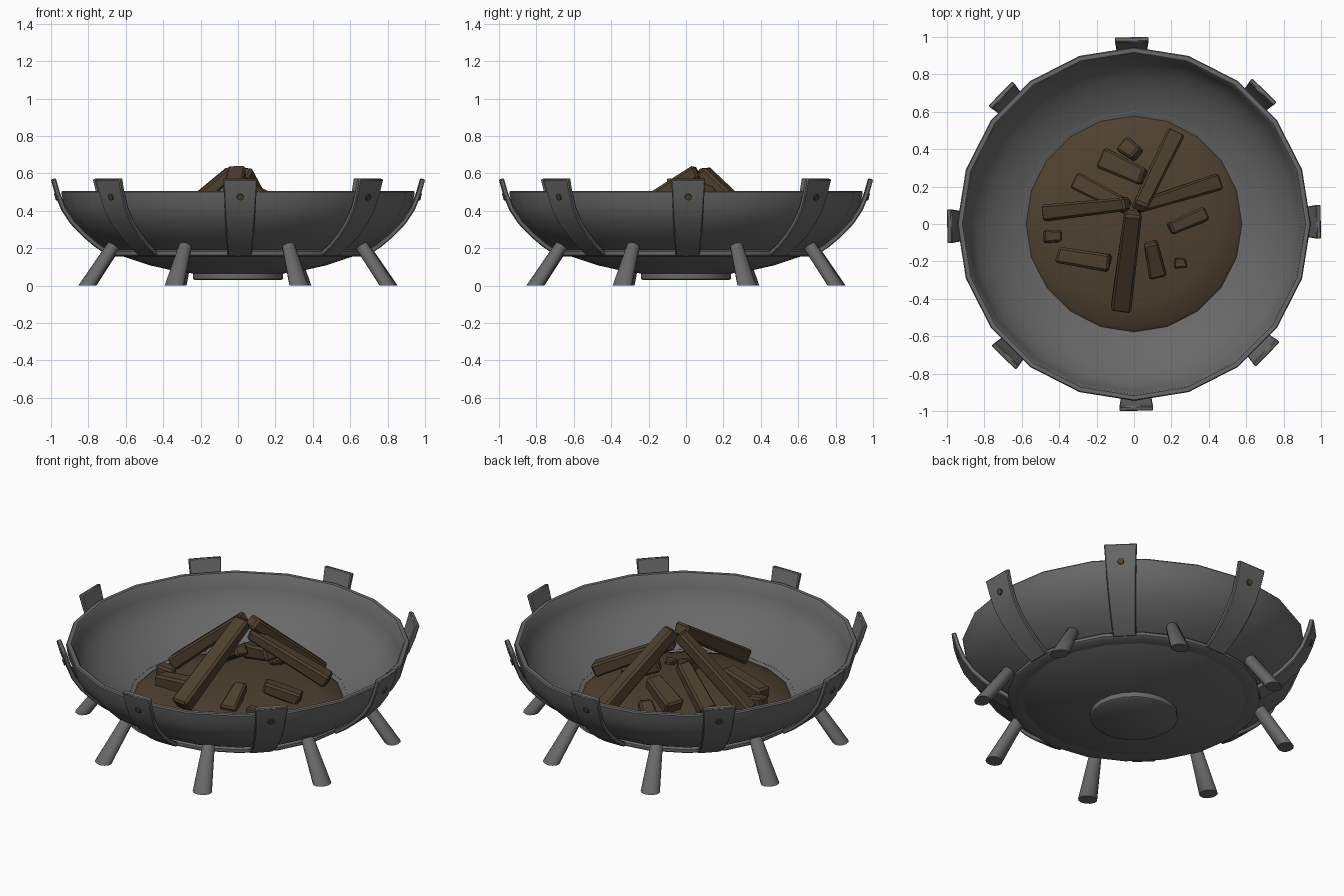
import bpy, bmesh, math, random
from mathutils import Vector, Matrix

if "Cube" in bpy.data.objects:
    bpy.data.objects.remove(bpy.data.objects["Cube"])

random.seed(4)

def material(name, rgb):
    m = bpy.data.materials.new(name)
    m.diffuse_color = (*rgb, 1)
    m.use_nodes = True
    m.node_tree.nodes["Principled BSDF"].inputs["Base Color"].default_value = m.diffuse_color
    return m

IRON = material("dark iron", (0.14, 0.14, 0.14))
WOOD = material("charred wood", (0.075, 0.050, 0.028))
ASH = material("ash bed brown", (0.078, 0.053, 0.031))
BOLT = material("rusty bolt", (0.09, 0.055, 0.025))

def finish(bm, name, mat, smooth=None, bevel=0):
    bmesh.ops.remove_doubles(bm, verts=bm.verts, dist=1e-5)
    bmesh.ops.recalc_face_normals(bm, faces=bm.faces)
    me = bpy.data.meshes.new(name)
    bm.to_mesh(me)
    bm.free()
    me.materials.append(mat)
    ob = bpy.data.objects.new(name, me)
    bpy.context.collection.objects.link(ob)
    if bevel:
        b = ob.modifiers.new("edge bevel", 'BEVEL')
        b.width, b.segments, b.limit_method = bevel, 1, 'ANGLE'
    if smooth:
        bpy.ops.object.select_all(action='DESELECT')
        bpy.context.view_layer.objects.active = ob
        ob.select_set(True)
        bpy.ops.object.shade_smooth_by_angle(angle=math.radians(smooth))
    return ob

def lathe(name, profile, mat, n=20, closed=False, smooth=40):
    bm = bmesh.new()
    rings = [[bm.verts.new((r * math.cos(2 * math.pi * i / n), r * math.sin(2 * math.pi * i / n), z))
              for i in range(n)] for r, z in profile]
    if closed:
        rings.append(rings[0])
    for a, b in zip(rings, rings[1:]):
        for i in range(n):
            bm.faces.new((a[i], a[(i + 1) % n], b[(i + 1) % n], b[i]))
    bmesh.ops.dissolve_degenerate(bm, edges=bm.edges, dist=1e-5)
    return finish(bm, name, mat, smooth)

# Bowl: elliptical shell with a thin lip
def bowl_curve(rad, depth, steps=9):
    return [(rad * math.sin(t), 0.5 - depth * math.cos(t))
            for t in (math.pi / 2 * i / steps for i in range(steps + 1))]

outer = bowl_curve(0.945, 0.452)
inner = bowl_curve(0.91, 0.415)
lathe("bowl", outer + [(0.94, 0.507), (0.918, 0.507)] + inner[::-1], IRON)

# Base disc and support ring under the bowl
lathe("base_disc", [(0, 0.03), (0.232, 0.03), (0.24, 0.036), (0.24, 0.07), (0, 0.07)], IRON)
lathe("support_ring", [(0.60, 0.157), (0.685, 0.157), (0.695, 0.165), (0.695, 0.182), (0.685, 0.19), (0.60, 0.19)],
      IRON, closed=True)

# Curved straps with one bolt each
PATH = [(1.0, 0.567), (0.978, 0.49), (0.945, 0.405), (0.895, 0.33), (0.83, 0.262), (0.765, 0.207), (0.69, 0.157)]

def strap(i):
    rot = Matrix.Rotation(math.radians(45 * i + 0.7), 4, 'Z')
    bm = bmesh.new()
    sections = []
    for k, (r, z) in enumerate(PATH):
        a, b = PATH[max(k - 1, 0)], PATH[min(k + 1, len(PATH) - 1)]
        d = Vector((b[0] - a[0], b[1] - a[1])).normalized()
        nr, nz = d.y * 0.026, -d.x * 0.026      # inward offset
        w = 0.091 - 0.027 * k / (len(PATH) - 1)
        sections.append([bm.verts.new(rot @ Vector(p)) for p in
                         ((r, -w, z), (r, w, z), (r + nr, w, z + nz), (r + nr, -w, z + nz))])
    for a, b in zip(sections, sections[1:]):
        for j in range(4):
            bm.faces.new((a[j], a[(j + 1) % 4], b[(j + 1) % 4], b[j]))
    bm.faces.new(sections[0])
    bm.faces.new(sections[-1])
    finish(bm, f"strap_{i}", IRON, 40, bevel=0.005)
    bm = bmesh.new()
    place = rot @ Matrix.Translation((0.969, 0, 0.475)) @ Matrix.Rotation(math.radians(108), 4, 'Y')
    bmesh.ops.create_cone(bm, cap_ends=True, segments=8, radius1=0.022, radius2=0.018, depth=0.02, matrix=place)
    finish(bm, f"bolt_{i}", BOLT)

# Splayed round legs cut flat at the ground
def leg(i):
    rot = Matrix.Rotation(math.radians(45 * i + 22), 4, 'Z')
    foot, top = Vector((0.872, 0, 0)), Vector((0.712, 0, 0.222))
    axis = (top - foot).normalized()
    side, up = Vector((0, 1, 0)), axis.cross(Vector((0, 1, 0)))
    bm = bmesh.new()
    rings, n = [], 12
    for c, rad in ((foot, 0.054), (top - axis * 0.015, 0.035), (top, 0.024)):
        ring = []
        for j in range(n):
            t = 2 * math.pi * j / n
            p = c + (side * math.cos(t) + up * math.sin(t) * (0.66 if c is foot else 1)) * rad
            if c is foot:
                p -= axis * (p.z / axis.z)
            ring.append(bm.verts.new(rot @ p))
        rings.append(ring)
    for a, b in zip(rings, rings[1:]):
        for j in range(n):
            bm.faces.new((a[j], a[(j + 1) % n], b[(j + 1) % n], b[j]))
    bm.faces.new(rings[0])
    bm.faces.new(rings[-1])
    finish(bm, f"leg_{i}", IRON, 40)

for i in range(8):
    strap(i)
    leg(i)

# Ash bed: low mound inside the bowl
lathe("ash_bed", [(0, 0.13), (0.55, 0.15), (0.577, 0.18), (0.56, 0.195), (0.42, 0.225), (0.22, 0.25), (0, 0.26)], ASH)

# Logs: rough hewn beams between two centre points, with width and height
def log(name, a, b, w, h):
    a, b = Vector(a), Vector(b)
    q = (b - a).to_track_quat('X', 'Z').to_matrix().to_4x4()
    bm = bmesh.new()
    bmesh.ops.create_cube(bm, size=1)
    for v in bm.verts:
        taper = 0.82 if v.co.x > 0 else 1.0
        v.co = Vector((v.co.x * (b - a).length + random.uniform(-.008, .008),
                       v.co.y * w * taper * random.uniform(.88, 1.1),
                       v.co.z * h * taper * random.uniform(.88, 1.1)))
    bmesh.ops.bevel(bm, geom=list(bm.edges), offset=min(w, h) * 0.14, segments=1, affect='EDGES')
    bmesh.ops.transform(bm, matrix=Matrix.Translation((a + b) / 2) @ q, verts=bm.verts)
    finish(bm, name, WOOD)

# Leaning logs meeting at the peak
log("leaning_log_front", (-0.065, -0.45, 0.28), (-0.005, 0.06, 0.61), 0.115, 0.09)
log("leaning_log_back", (0.22, 0.48, 0.23), (0.03, 0.09, 0.61), 0.10, 0.09)
log("leaning_log_left", (-0.47, 0.06, 0.24), (-0.035, 0.11, 0.61), 0.09, 0.085)
log("leaning_log_right", (0.45, 0.225, 0.31), (0.02, 0.09, 0.54), 0.085, 0.08)

# Smaller logs and chunks lying on the ash
log("small_log_right", (0.38, 0.055, 0.25), (0.19, -0.025, 0.31), 0.085, 0.08)
log("small_log_left", (-0.13, -0.21, 0.28), (-0.41, -0.165, 0.24), 0.10, 0.09)
log("small_log_inner", (-0.31, 0.23, 0.25), (-0.04, 0.09, 0.42), 0.09, 0.08)
log("small_log_rear", (-0.17, 0.35, 0.29), (0.05, 0.25, 0.36), 0.11, 0.09)
log("chunk_rear", (-0.05, 0.42, 0.22), (0.02, 0.37, 0.29), 0.09, 0.08)
log("chunk_left", (-0.48, -0.065, 0.24), (-0.39, -0.065, 0.24), 0.075, 0.08)
log("chunk_front", (0.13, -0.28, 0.23), (0.09, -0.10, 0.31), 0.09, 0.07)
log("chunk_small", (0.22, -0.21, 0.24), (0.28, -0.21, 0.24), 0.06, 0.05)
